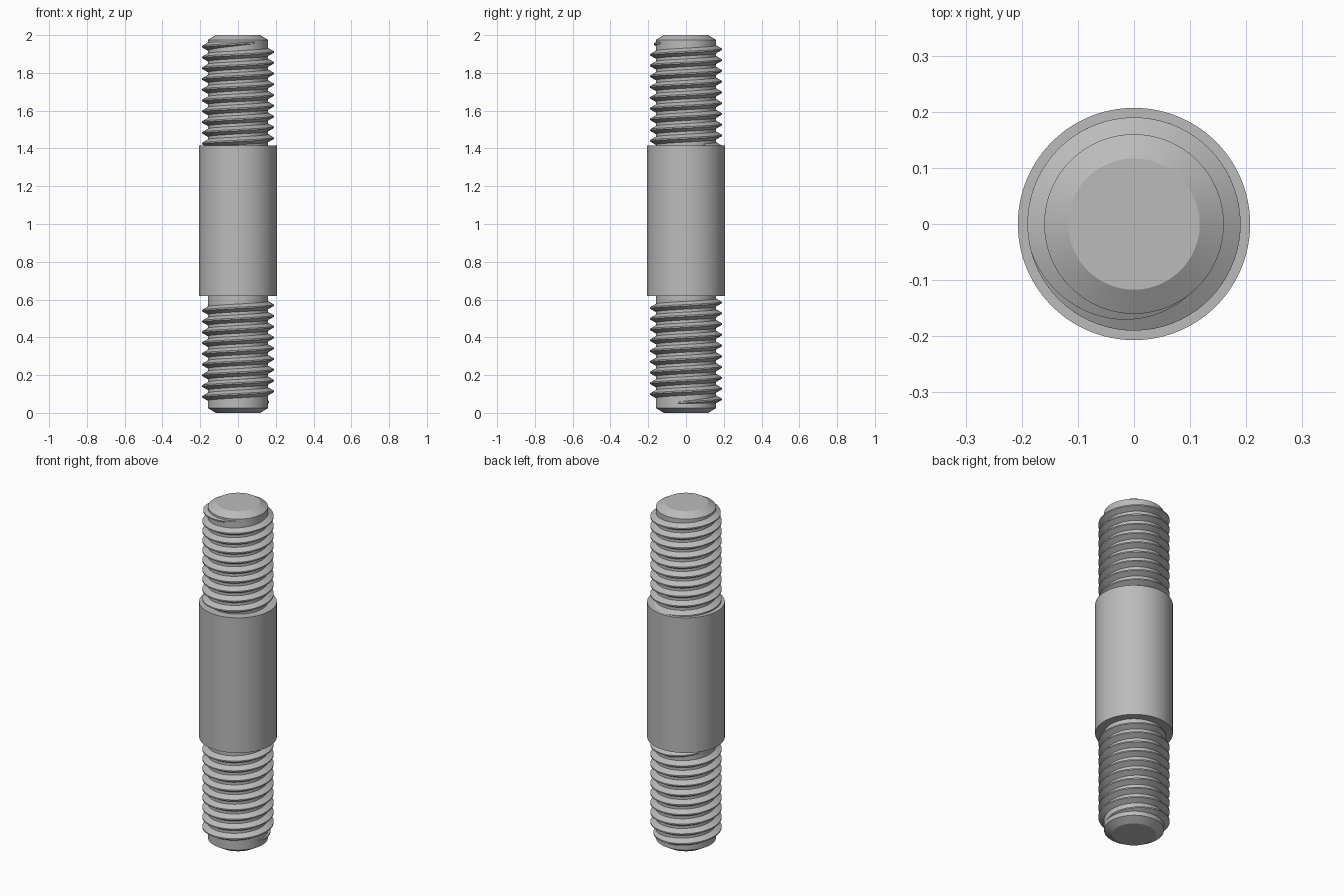
import bpy, bmesh, math

cube = bpy.data.objects.get("Cube")
if cube:
    bpy.data.objects.remove(cube, do_unlink=True)

# Main sizes
CORE, CREST, SHANK = 0.16, 0.19, 0.207
TIP, CHAMFER = 0.117, 0.026
SHANK_LOW, SHANK_TOP, HEIGHT = 0.62, 1.415, 2.0
PITCH = 0.057

steel = bpy.data.materials.new("steel_grey")
steel.use_nodes = True
grey = (0.5, 0.5, 0.5, 1)
steel.diffuse_color = grey
steel.node_tree.nodes["Principled BSDF"].inputs["Base Color"].default_value = grey


def finish(name, bm):
    bmesh.ops.recalc_face_normals(bm, faces=bm.faces)
    mesh = bpy.data.meshes.new(name)
    bm.to_mesh(mesh)
    bm.free()
    mesh.materials.append(steel)
    obj = bpy.data.objects.new(name, mesh)
    bpy.context.collection.objects.link(obj)
    bpy.ops.object.select_all(action="DESELECT")
    obj.select_set(True)
    bpy.context.view_layer.objects.active = obj
    bpy.ops.object.shade_smooth_by_angle(angle=math.radians(25))
    return obj


def ring(bm, radius, z, sides=96):
    return [bm.verts.new((radius * math.cos(i * math.tau / sides),
                          radius * math.sin(i * math.tau / sides), z))
            for i in range(sides)]


def bridge(bm, a, b, closed=True):
    n = len(a)
    for i in range(n if closed else n - 1):
        j = (i + 1) % n
        bm.faces.new((a[i], a[j], b[j], b[i]))


def lathe(name, profile):
    bm = bmesh.new()
    rings = [ring(bm, r, z) for r, z in profile]
    for a, b in zip(rings, rings[1:]):
        bridge(bm, a, b)
    bm.faces.new(rings[0])
    bm.faces.new(rings[-1])
    return finish(name, bm)


def thread(name, phase_z, start, end, fade_in, fade_out):
    """Right-hand helix; angles in degrees, phase_z is the crest height at 0."""
    bm = bmesh.new()
    root = CORE - 0.001
    steps = round((end - start) / 5)
    sections = []
    for k in range(steps + 1):
        deg = start + (end - start) * k / steps
        size = 1.0
        if fade_in:
            size = min(size, (deg - start) / fade_in)
        if fade_out:
            size = min(size, (end - deg) / fade_out)
        size = max(size, 0.02)
        z = phase_z + PITCH * deg / 360
        crest = root + (CREST - root) * size
        flat = PITCH / 16
        base = flat + (PITCH * 3 / 8 - flat) * size
        a = math.radians(deg)
        sections.append([bm.verts.new((r * math.cos(a), r * math.sin(a), z + dz))
                         for r, dz in ((root, -base), (crest, -flat),
                                       (crest, flat), (root, base))])
    for a, b in zip(sections, sections[1:]):
        bridge(bm, a, b)
    bm.faces.new(sections[0])
    bm.faces.new(sections[-1])
    return finish(name, bm)


# Chamfered core with the wider plain shank in the middle
lathe("stud_body", [
    (TIP, 0), (CORE, CHAMFER), (CORE, SHANK_LOW), (SHANK, SHANK_LOW),
    (SHANK, SHANK_TOP), (CORE, SHANK_TOP), (CORE, HEIGHT - CHAMFER), (TIP, HEIGHT)])

# Threads: the lower one fades at both ends, the upper one starts in the shank
thread("lower_thread", 0.057, -20, 9 * 360 + 170, 115, 80)
thread("upper_thread", 1.9105, 180 - 9.4 * 360, 310, 0, 115)
